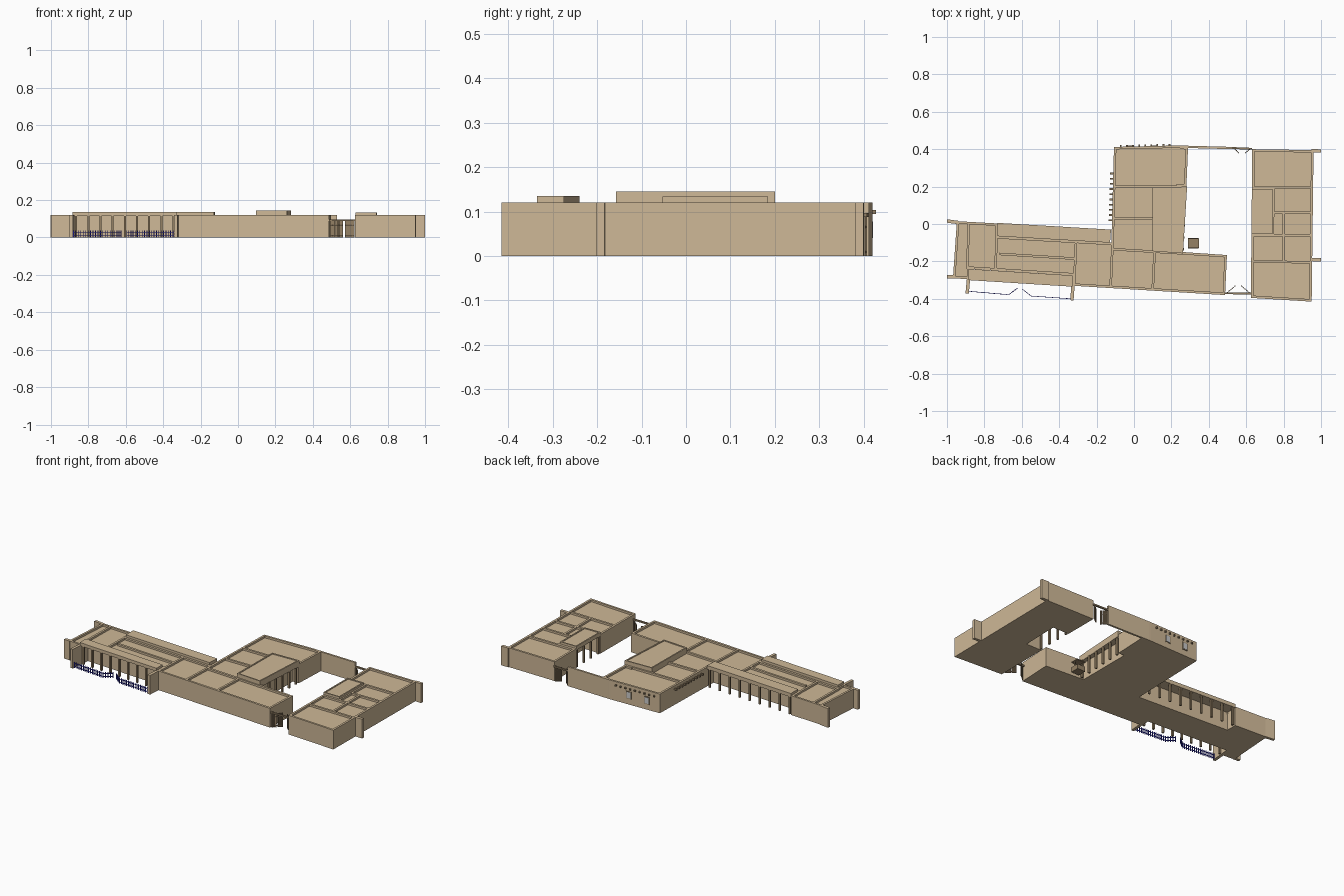
import bpy, bmesh, math
from mathutils import Vector

if "Cube" in bpy.data.objects:
    bpy.data.objects.remove(bpy.data.objects["Cube"])


def material(name, rgb):
    m = bpy.data.materials.new(name)
    m.diffuse_color = (*rgb, 1)
    m.use_nodes = True
    m.node_tree.nodes["Principled BSDF"].inputs["Base Color"].default_value = m.diffuse_color
    return m


ADOBE = material("adobe", (0.62, 0.48, 0.31))
WOOD = material("wood", (0.30, 0.22, 0.13))
GLASS = material("glass", (0.55, 0.56, 0.55))
BLUE = material("blue_paint", (0.02, 0.02, 0.42))


def finish(name, bm, mat):
    bmesh.ops.recalc_face_normals(bm, faces=bm.faces)
    mesh = bpy.data.meshes.new(name)
    bm.to_mesh(mesh)
    bm.free()
    mesh.materials.append(mat)
    obj = bpy.data.objects.new(name, mesh)
    bpy.context.collection.objects.link(obj)
    return obj


def add_prism(bm, pts, z0, z1):
    face = bm.faces.new([bm.verts.new((x, y, z0)) for x, y in pts])
    ext = bmesh.ops.extrude_face_region(bm, geom=[face])["geom"]
    bmesh.ops.translate(bm, vec=(0, 0, z1 - z0),
                        verts=[g for g in ext if isinstance(g, bmesh.types.BMVert)])
    if face.is_valid is False or not any(f.calc_center_median().z == z0 for f in bm.faces):
        bm.faces.new([v for v in bm.verts if abs(v.co.z - z0) < 1e-6])


def prism(name, pts, z0, z1, mat=ADOBE, parapet=0, sink=0.012):
    """Extruded outline, with an optional sunken roof behind a parapet."""
    bm = bmesh.new()
    low = [bm.verts.new((x, y, z0)) for x, y in pts]
    high = [bm.verts.new((x, y, z1)) for x, y in pts]
    bm.faces.new(low[::-1])
    top = bm.faces.new(high)
    for i in range(len(pts)):
        j = (i + 1) % len(pts)
        bm.faces.new((low[i], low[j], high[j], high[i]))
    bmesh.ops.recalc_face_normals(bm, faces=bm.faces)
    if parapet:
        bmesh.ops.inset_region(bm, faces=[top], thickness=parapet, use_even_offset=True)
        edge_verts = list(top.verts)
        ext = bmesh.ops.extrude_face_region(bm, geom=[top])["geom"]
        new = [g for g in ext if isinstance(g, bmesh.types.BMVert)]
        bmesh.ops.translate(bm, vec=(0, 0, -sink), verts=new)
        if top.is_valid:
            bm.faces.remove(top)
    return finish(name, bm, mat)


def bar(bm, p, q, width, z0, z1):
    """Upright slab running from p to q in plan."""
    p, q = Vector(p), Vector(q)
    d = (q - p).normalized()
    n = Vector((-d.y, d.x)) * width / 2
    ring = [p - n, q - n, q + n, p + n]
    low = [bm.verts.new((*c, z0)) for c in ring]
    high = [bm.verts.new((*c, z1)) for c in ring]
    bm.faces.new(low[::-1])
    bm.faces.new(high)
    for i in range(4):
        j = (i + 1) % 4
        bm.faces.new((low[i], low[j], high[j], high[i]))


def bars(name, segments, width, z0, z1, mat=ADOBE):
    bm = bmesh.new()
    for p, q in segments:
        bar(bm, p, q, width, z0, z1)
    return finish(name, bm, mat)


def along(p, q, n):
    return [Vector(p).lerp(Vector(q), i / (n - 1)) for i in range(n)]


def posts(name, p, q, n, size, z1, mat=WOOD):
    h = Vector((size / 2, 0))
    return bars(name, [(c - h, c + h) for c in along(p, q, n)], size, 0, z1, mat)


def fence(name, path, height, gap, mat):
    bm = bmesh.new()
    for p, q in zip(path, path[1:]):
        for z in (0.007, height * 0.72):
            bar(bm, p, q, 0.003, z, z + 0.004)
        n = max(2, round((Vector(q) - Vector(p)).length / gap) + 1)
        h = Vector((0.002, 0))
        for c in along(p, q, n):
            bar(bm, c - h, c + h, 0.004, 0, height)
    return finish(name, bm, mat)


H = 0.12

# Main building: west wing and north wing, notched for three porches
prism("main_building", [
    (-0.968, -0.29), (-0.88, -0.296), (-0.88, -0.24), (-0.33, -0.275), (-0.33, -0.33),
    (0.487, -0.38), (0.497, -0.166), (0.262, -0.15), (0.24, -0.148), (0.24, 0.20),
    (0.28, 0.20), (0.289, 0.408), (0.24, 0.42), (-0.107, 0.412), (-0.121, -0.10),
    (-0.73, -0.065), (-0.73, 0.003), (-0.947, 0.015)], 0, H, parapet=0.013)

# East building, notched for its courtyard porch
prism("east_building", [
    (0.625, -0.395), (0.95, -0.415), (0.96, 0.395), (0.63, 0.40), (0.63, 0.185),
    (0.74, 0.185), (0.735, -0.05), (0.628, -0.05)], 0, H, parapet=0.013)

# Low walls dividing the roofs
bars("main_roof_dividers", [
    ((-0.89, -0.24), (-0.885, 0.0)), ((-0.74, -0.24), (-0.735, -0.06)),
    ((-0.32, -0.32), (-0.31, -0.10)), ((-0.72, -0.16), (-0.32, -0.185)),
    ((-0.125, -0.335), (-0.115, -0.11)), ((0.10, -0.35), (0.11, -0.15)),
    ((-0.11, -0.135), (0.26, -0.157)), ((-0.11, 0.20), (0.28, 0.20)),
    ((-0.11, 0.03), (0.10, 0.03))], 0.013, 0.10, H)
bars("east_roof_dividers", [
    ((0.64, -0.20), (0.94, -0.205)), ((0.64, -0.06), (0.945, -0.06)),
    ((0.74, 0.06), (0.945, 0.06)), ((0.64, 0.195), (0.95, 0.195)),
    ((0.80, -0.20), (0.80, 0.06))], 0.013, 0.10, H)

# Raised porch roofs
prism("south_porch_roof", [(-0.885, -0.24), (-0.33, -0.275), (-0.33, -0.335), (-0.885, -0.30)], 0.115, 0.135)
prism("north_porch_roof", [(-0.73, -0.065), (-0.128, -0.10), (-0.123, -0.03), (-0.73, 0.006)], 0.112, 0.135)
prism("courtyard_porch_roof", [(0.095, -0.145), (0.262, -0.157), (0.284, 0.20), (0.10, 0.195)], 0.106, 0.145,
      parapet=0.008, sink=0.004)
prism("east_porch_roof", [(0.628, -0.053), (0.74, -0.053), (0.742, 0.185), (0.63, 0.185)], 0.11, 0.134,
      parapet=0.008, sink=0.004)

# Porch columns
posts("south_porch_columns", (-0.865, -0.292), (-0.345, -0.325), 9, 0.011, 0.118)
posts("north_porch_columns", (-0.715, -0.004), (-0.14, -0.035), 9, 0.011, 0.115)
posts("courtyard_porch_columns", (0.262, -0.135), (0.274, 0.18), 6, 0.011, 0.11)
posts("east_porch_columns", (0.637, -0.04), (0.637, 0.172), 4, 0.011, 0.115)

# Projecting end walls
bars("end_walls", [
    ((-1.0, 0.016), (-0.94, 0.008)), ((-1.0, -0.281), (-0.96, -0.283)),
    ((-0.88, -0.24), (-0.892, -0.372)), ((-0.322, -0.27), (-0.332, -0.408)),
    ((0.95, 0.392), (1.0, 0.39)), ((0.95, -0.19), (1.0, -0.192))], 0.018, 0, H)

# Courtyard wall and gates
bars("courtyard_wall", [((0.23, 0.414), (0.53, 0.406))], 0.012, 0, H)
bars("gate_beams", [((0.53, 0.406), (0.632, 0.402)), ((0.487, -0.37), (0.63, -0.372))], 0.010, 0.088, 0.097, WOOD)
fence("south_gate_left", [(0.495, -0.37), (0.54, -0.332)], 0.088, 0.006, WOOD)
fence("south_gate_right", [(0.62, -0.37), (0.575, -0.332)], 0.088, 0.006, WOOD)
fence("north_gate_left", [(0.535, 0.405), (0.56, 0.38)], 0.088, 0.006, WOOD)
fence("north_gate_right", [(0.622, 0.402), (0.595, 0.38)], 0.088, 0.006, WOOD)

# Blue picket fence with two open gate leaves
fence("west_fence", [(-0.88, -0.36), (-0.67, -0.378), (-0.625, -0.345)], 0.036, 0.013, BLUE)
fence("east_fence", [(-0.595, -0.35), (-0.55, -0.385), (-0.335, -0.40)], 0.036, 0.013, BLUE)

# Roof beam ends on the west and north walls
bars("west_beam_ends", [((c.x - 0.02, c.y), c) for c in along((-0.115, 0.02), (-0.108, 0.27), 10)],
     0.009, 0.094, 0.103, WOOD)
bars("north_beam_ends", [(c, (c.x, c.y + 0.012)) for c in along((-0.07, 0.41), (0.19, 0.416), 9)],
     0.009, 0.094, 0.103, WOOD)

# Windows in the north wall
for i, x in enumerate((-0.02, 0.105)):
    bars(f"window_frame_{i}", [((x - 0.018, 0.413), (x + 0.018, 0.414))], 0.010, 0.036, 0.082, WOOD)
    bars(f"window_pane_{i}", [((x - 0.014, 0.414), (x + 0.014, 0.415))], 0.011, 0.04, 0.078, GLASS)

# Courtyard well
prism("well", [(0.29, -0.13), (0.345, -0.13), (0.345, -0.075), (0.29, -0.075)], 0, 0.03, WOOD, 0.01, 0.015)
posts("well_posts", (0.293, -0.102), (0.342, -0.102), 2, 0.006, 0.06)
bars("well_roof", [((0.288, -0.102), (0.347, -0.102))], 0.05, 0.058, 0.064, WOOD)
